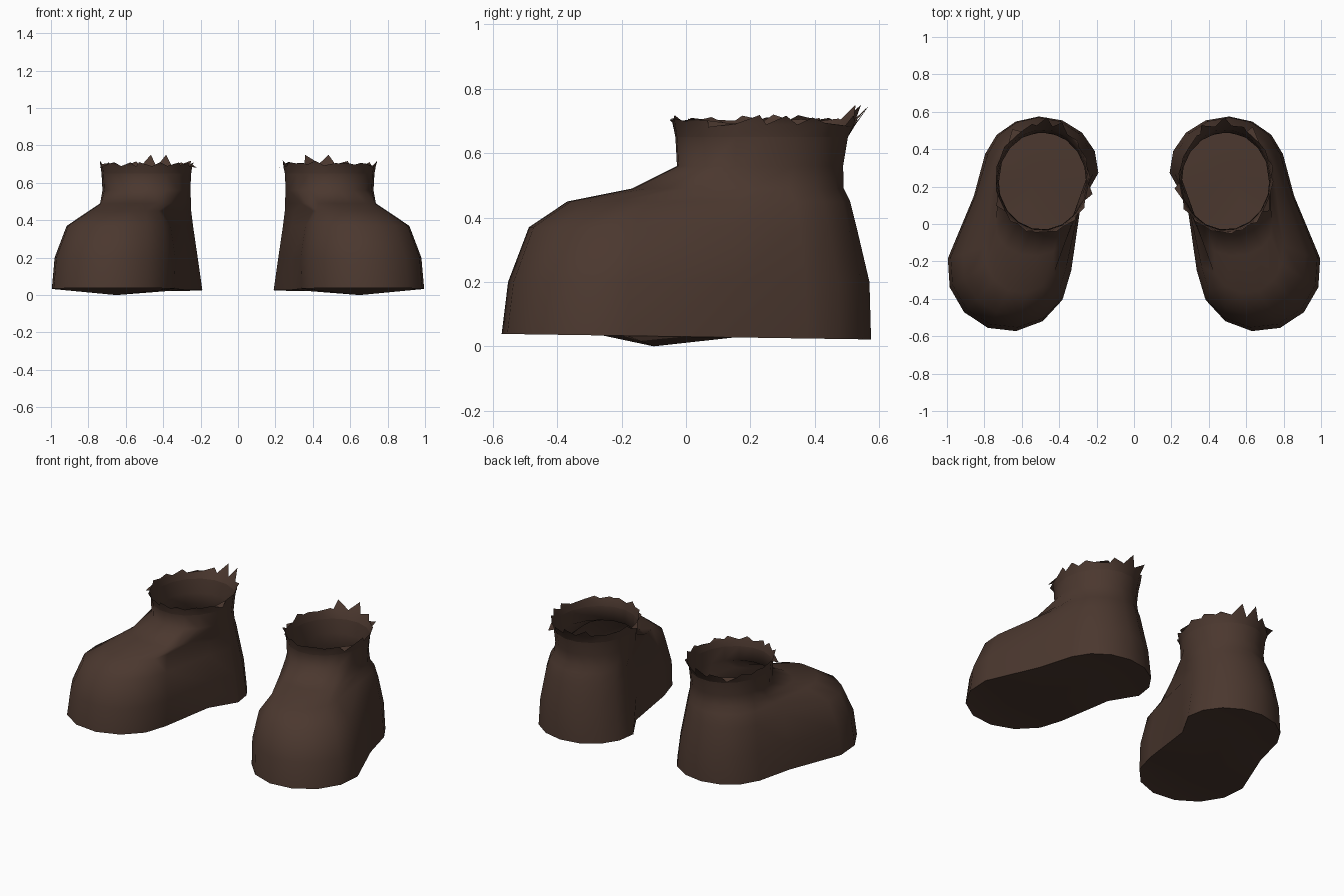
import bpy, bmesh, math, random
from mathutils import Vector

if "Cube" in bpy.data.objects:
    bpy.data.objects.remove(bpy.data.objects["Cube"])

random.seed(4)
leather = bpy.data.materials.new("dark_brown_leather")
leather.diffuse_color = (0.070, 0.039, 0.028, 1)
leather.use_nodes = True
leather.node_tree.nodes["Principled BSDF"].inputs["Base Color"].default_value = leather.diffuse_color

ARC = 8  # points on each of the heel and toe arcs

# height, heel ellipse (cx, cy, rx, ry), toe ellipse (cx, cy, rx, ry),
# pinch of the (outer, inner) waist
LEVELS = [
    (0.03, (0.50, 0.29, 0.31, 0.285), (0.67, -0.24, 0.33, 0.335), (0.02, 0.05)),
    (0.20, (0.505, 0.29, 0.29, 0.28), (0.66, -0.23, 0.325, 0.325), (0.015, 0.03)),
    (0.37, (0.505, 0.28, 0.265, 0.25), (0.64, -0.21, 0.28, 0.28), (0.01, 0.01)),
    (0.45, (0.50, 0.27, 0.25, 0.24), (0.60, -0.15, 0.20, 0.22), (0, 0)),
    (0.49, (0.49, 0.25, 0.24, 0.24), (0.54, -0.02, 0.20, 0.15), (0, 0)),
]
# ankle rings: height, centre x, centre y, rx, ry
ANKLE = [(0.56, 0.49, 0.23, 0.235, 0.26), (0.65, 0.49, 0.235, 0.24, 0.27)]


def on_ellipse(e, a, z):
    return Vector((e[0] + e[2] * math.cos(a), e[1] + e[3] * math.sin(a), z))


def foot_ring(z, heel, toe, pinch):
    """Closed outline: heel arc, inner waist, toe arc, outer waist."""
    h = [on_ellipse(heel, 0.3 + 2.9 * i / (ARC - 1), z) for i in range(ARC)]
    t = [on_ellipse(toe, 3.2 + 3.25 * i / (ARC - 1), z) for i in range(ARC)]
    inner = h[-1].lerp(t[0], 0.32) + Vector((pinch[1], 0, 0))
    outer = t[-1].lerp(h[0], 0.6) - Vector((pinch[0], 0, 0))
    return h + [inner] + t + [outer]


def ankle_ring(z, *e):
    n = 2 * ARC + 2
    return [on_ellipse(e, 0.4 + math.tau * i / n, z) for i in range(n)]


def bridge(bm, a, b):
    n = len(a)
    for i in range(n):
        bm.faces.new((a[i], a[(i + 1) % n], b[(i + 1) % n], b[i]))


def finish(bm, name, side, angle):
    """Mirror to the wanted side, then make a smooth-shaded object."""
    for v in bm.verts:
        v.co.x *= side
    if side < 0:
        bmesh.ops.reverse_faces(bm, faces=bm.faces)
    mesh = bpy.data.meshes.new(name)
    bm.to_mesh(mesh)
    bm.free()
    mesh.materials.append(leather)
    ob = bpy.data.objects.new(name, mesh)
    bpy.context.collection.objects.link(ob)
    bpy.ops.object.select_all(action='DESELECT')
    ob.select_set(True)
    bpy.context.view_layer.objects.active = ob
    bpy.ops.object.shade_smooth_by_angle(angle=math.radians(angle))


def fan(bm, pts, mid):
    for a, b in zip(pts, pts[1:]):
        bm.faces.new((b, a, mid))


def boot(name, side):
    bm = bmesh.new()
    rings = [[bm.verts.new(p) for p in foot_ring(*lv)] for lv in LEVELS]
    rings += [[bm.verts.new(p) for p in ankle_ring(*lv)] for lv in ANKLE]
    for v in rings[0]:  # sole rises slightly towards the toe
        v.co.z = 0.03 - 0.015 * v.co.y
    for a, b in zip(rings, rings[1:]):
        bridge(bm, a, b)
    # sole: heel panel, ball of the foot and shallow toe hollow
    s = rings[0]
    heel, inner, toe, outer = s[:ARC], s[ARC], s[ARC + 1:-1], s[-1]
    heel_mid = bm.verts.new((0.52, 0.27, 0.045))
    ball = bm.verts.new((0.65, -0.10, 0.0))
    toe_mid = bm.verts.new((0.68, -0.33, 0.075))
    fan(bm, [outer] + heel + [inner, ball, outer], heel_mid)
    fan(bm, toe, toe_mid)
    fan(bm, [inner, toe[0], toe_mid, toe[-1], outer], ball)
    finish(bm, name, side, 70)


def cuff(name, side):
    """Ragged trim: a flared band with uneven points."""
    bm = bmesh.new()
    n = 18
    cx, cy = 0.49, 0.235

    def point(a, r, z, back):
        s = math.sin(a)
        return bm.verts.new((cx + 0.24 * r * math.cos(a),
                             cy + (0.27 + back * max(0, s)) * r * s, z))

    angles = [0.4 + math.tau * i / n for i in range(n)]
    low = [point(a, 1.0, 0.65, 0) for a in angles]
    high = [point(a, 1.03, 0.695 + random.uniform(-0.01, 0.01), 0.015) for a in angles]
    bridge(bm, low, high)
    for i in range(n):
        ang = 0.4 + math.tau * (i + random.uniform(0.2, 0.8)) / n
        r, h = random.uniform(1.04, 1.1), random.uniform(0.705, 0.72)
        if i in (3, 4):   # tall tuft at the back
            r, h = 1.14, 0.75
        if i % 7 == 1:    # a few points fold outwards
            r, h = 1.15, 0.68
        bm.faces.new((high[i], high[(i + 1) % n], point(ang, r, h, 0.025)))
    finish(bm, name, side, 75)


for label, s in (("left", -1), ("right", 1)):
    boot(label + "_boot", s)
    cuff(label + "_cuff_trim", s)
